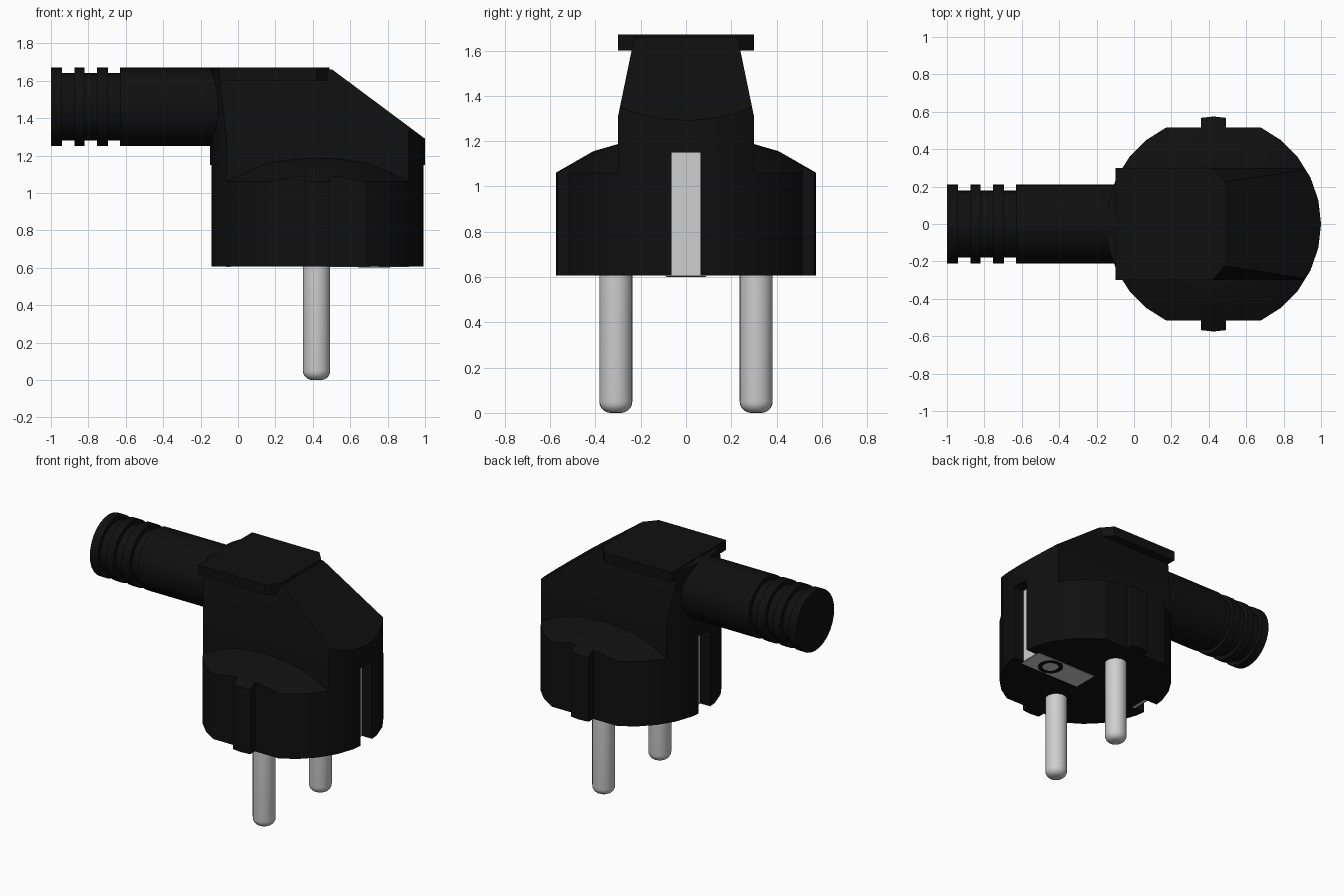
import bpy, bmesh, math
from mathutils import Matrix, Vector

cube = bpy.data.objects.get("Cube")
if cube:
    bpy.data.objects.remove(cube, do_unlink=True)

CX, R, BASE = 0.425, 0.575, 0.607   # plug axis, radius, underside height


def material(name, value, rough):
    m = bpy.data.materials.new(name)
    m.use_nodes = True
    m.diffuse_color = (value, value, value, 1)
    bsdf = m.node_tree.nodes["Principled BSDF"]
    bsdf.inputs["Base Color"].default_value = m.diffuse_color
    bsdf.inputs["Roughness"].default_value = rough
    return m


black = material("black rubber", 0.005, 0.6)
metal = material("light metal", 0.62, 0.4)


def finish(name, bm, mat, smooth=True):
    bmesh.ops.recalc_face_normals(bm, faces=bm.faces[:])
    me = bpy.data.meshes.new(name)
    bm.to_mesh(me)
    bm.free()
    me.materials.append(mat)
    ob = bpy.data.objects.new(name, me)
    bpy.context.collection.objects.link(ob)
    bpy.ops.object.select_all(action='DESELECT')
    ob.select_set(True)
    bpy.context.view_layer.objects.active = ob
    if smooth:
        bpy.ops.object.shade_smooth_by_angle(angle=math.radians(25))
    return ob


def lathe(profile, steps=28):
    """Revolve (radius, height) points around z; both ends lie on the axis."""
    bm = bmesh.new()
    verts = [bm.verts.new((r, 0, z)) for r, z in profile]
    edges = [bm.edges.new(pair) for pair in zip(verts, verts[1:])]
    bmesh.ops.spin(bm, geom=verts + edges, cent=(0, 0, 0), axis=(0, 0, 1),
                   angle=math.tau, steps=steps, use_merge=True)
    bmesh.ops.remove_doubles(bm, verts=bm.verts[:], dist=0.0005)
    return bm


def trim(bm, point, normal):
    """Cut away everything on the normal's side and cap the opening."""
    geom = bm.verts[:] + bm.edges[:] + bm.faces[:]
    cut = bmesh.ops.bisect_plane(bm, geom=geom, dist=1e-5, plane_co=point,
                                 plane_no=Vector(normal).normalized(), clear_outer=True)
    edges = [e for e in cut["geom_cut"] if isinstance(e, bmesh.types.BMEdge)]
    bmesh.ops.contextual_create(bm, geom=edges)


def box(name, x, y, z, mat):
    bm = bmesh.new()
    bmesh.ops.create_cube(bm, size=1)
    for v in bm.verts:
        for i, (lo, hi) in enumerate((x, y, z)):
            v.co[i] = hi if v.co[i] > 0 else lo
    return finish(name, bm, mat, False)


# Round base with a domed shoulder, flattened at front and back
dome = [(0, BASE), (R, BASE), (R, 1.06), (0.41, 1.155), (0.3, 1.187), (0, 1.2)]
bm = lathe(dome)
for s in (-1, 1):
    trim(bm, (0, s * 0.515, 0), (0, s, 0))
bm.transform(Matrix.Translation((CX, 0, 0)))
base = finish("plug_base", bm, black)

# Grip ribs on the flattened sides
for side, s in (("front", -1), ("back", 1)):
    bm = lathe(dome)
    for t in (-1, 1):
        trim(bm, (t * 0.068, 0, 0), (t, 0, 0))
    trim(bm, (0, s * 0.45, 0), (0, -s, 0))
    bm.transform(Matrix.Translation((CX, 0, 0)))
    finish(side + "_rib", bm, black)

# Narrow upper housing with tapered sides and a sloping outer face
bm = lathe([(0, 1.04), (R, 1.04), (R, 1.66), (0, 1.66)])
bm.transform(Matrix.Translation((CX, 0, 0)))
for s in (-1, 1):
    trim(bm, (0, s * 0.3, 0), (0, s, 0))
    trim(bm, (0, s * 0.3, 1.31), (0, s * 0.29, 0.06))
trim(bm, (0.49, 0, 1.67), (0.38, 0, 0.51))
housing = finish("upper_housing", bm, black)

# Overhanging top cap with clipped corners
bm = bmesh.new()
outline = [(-0.1, -0.3), (0.42, -0.3), (0.49, -0.22), (0.49, 0.22), (0.42, 0.3), (-0.1, 0.3)]
face = bm.faces.new([bm.verts.new((x, y, 1.6)) for x, y in outline])
top = bmesh.ops.extrude_face_region(bm, geom=[face])["geom"]
bmesh.ops.translate(bm, vec=(0, 0, 0.07), verts=[g for g in top if isinstance(g, bmesh.types.BMVert)])
finish("top_cap", bm, black, False)

# Cable sleeve with three strain relief grooves
profile = [(0, -1), (0.21, -1)]
for x in (-0.94, -0.82, -0.695):
    profile += [(0.21, x), (0.18, x), (0.18, x + 0.065), (0.21, x + 0.065)]
profile += [(0.21, 0.1), (0, 0.1)]
bm = lathe(profile)
bm.transform(Matrix.Translation((0, 0, 1.46)) @ Matrix.Rotation(math.pi / 2, 4, 'Y'))
finish("cable_sleeve", bm, black)

# Earth slots cut in both ends, each lined with a metal clip
for side, s in (("left", 1), ("right", -1)):
    xs = sorted((CX + s * 0.48, CX + s * 0.7))
    cutter = box("slot_cutter", xs, (-0.065, 0.065), (0.5, 1.15), black)
    cutter.hide_render = True
    for ob in (base, housing):
        bpy.context.view_layer.objects.active = ob
        mod = ob.modifiers.new("slot", 'BOOLEAN')
        mod.operation, mod.solver, mod.object = 'DIFFERENCE', 'EXACT', cutter
        # keep the cut before the shading modifier
        ob.modifiers.move(len(ob.modifiers) - 1, 0)
        bpy.ops.object.modifier_apply(modifier=mod.name)
    bpy.data.objects.remove(cutter, do_unlink=True)
    xs = sorted((CX + s * 0.465, CX + s * 0.488))
    box(side + "_earth_clip", xs, (-0.065, 0.065), (BASE - 0.002, 1.15), metal)

# Earth plate under the base, with a dark ring round the socket
box("earth_plate", (CX, CX + 0.48), (-0.09, 0.09), (BASE - 0.004, BASE + 0.004), metal)
bm = lathe([(0.055, 0), (0.085, 0), (0.085, 0.006), (0.055, 0.006), (0.055, 0)])
bm.transform(Matrix.Translation((0.73, 0, BASE - 0.006)))
finish("socket_ring", bm, black)

# Contact pins with rounded tips
tip = 0.05
pin = [(0, 0)] + [(0.073 - tip + tip * math.sin(a), tip - tip * math.cos(a))
                  for a in (i * math.pi / 10 for i in range(6))]
pin += [(0.073, 0.65), (0, 0.65)]
for side, s in (("front", -1), ("back", 1)):
    bm = lathe(pin, 24)
    bm.transform(Matrix.Translation((0.42, s * 0.31, 0)))
    finish(side + "_pin", bm, metal)
